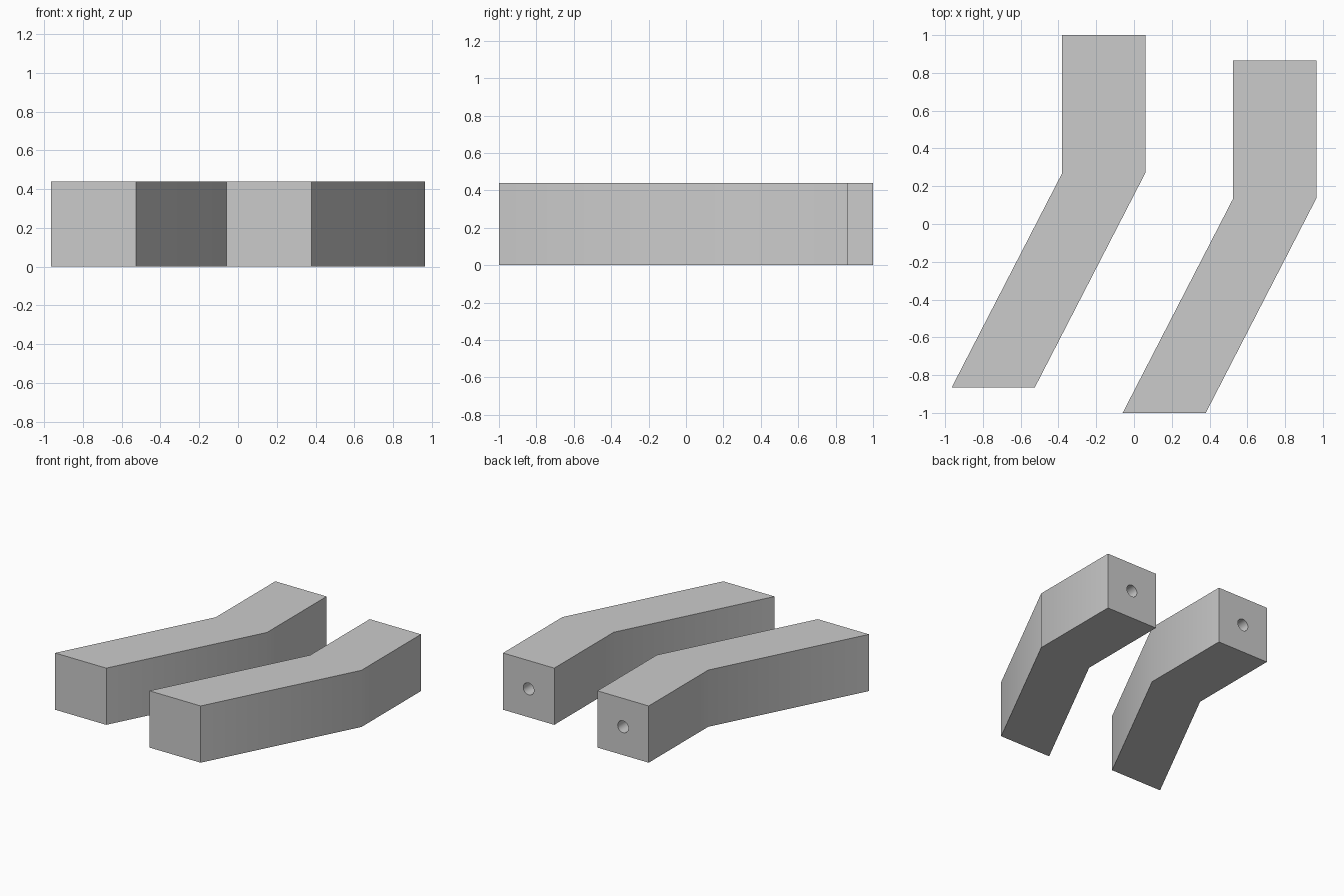
import bpy, bmesh, math

if "Cube" in bpy.data.objects:
    bpy.data.objects.remove(bpy.data.objects["Cube"])

H = 0.44          # leg thickness
W = 0.44          # leg width
HOLE_R = 0.046
HOLE_DEPTH = 0.35

grey = bpy.data.materials.new("grey")
grey.diffuse_color = (0.6, 0.6, 0.6, 1)
grey.use_nodes = True
grey.node_tree.nodes["Principled BSDF"].inputs["Base Color"].default_value = grey.diffuse_color


def bent_leg(name, x, y):
    """Bent square leg whose back left corner is at (x, y)."""
    bend, front, shift = y - 0.73, y - 1.865, -0.585
    outline = [(x, y), (x, bend), (x + shift, front),
               (x + shift + W, front), (x + W, bend), (x + W, y)]
    bm = bmesh.new()
    base = bm.faces.new([bm.verts.new((px, py, 0)) for px, py in outline])
    top = bmesh.ops.extrude_face_region(bm, geom=[base])["geom"]
    bmesh.ops.translate(bm, vec=(0, 0, H),
                        verts=[g for g in top if isinstance(g, bmesh.types.BMVert)])
    bmesh.ops.recalc_face_normals(bm, faces=bm.faces)
    mesh = bpy.data.meshes.new(name)
    bm.to_mesh(mesh)
    bm.free()
    mesh.materials.append(grey)
    leg = bpy.data.objects.new(name, mesh)
    bpy.context.collection.objects.link(leg)

    # Blind dowel hole in the back end
    bpy.ops.mesh.primitive_cylinder_add(
        vertices=32, radius=HOLE_R, depth=2 * HOLE_DEPTH,
        location=(x + W / 2, y, H / 2), rotation=(math.pi / 2, 0, 0))
    drill = bpy.context.object
    drill.data.materials.append(grey)
    cut = leg.modifiers.new("dowel_hole", "BOOLEAN")
    cut.operation, cut.solver, cut.object = "DIFFERENCE", "EXACT", drill
    bpy.ops.object.select_all(action="DESELECT")
    leg.select_set(True)
    bpy.context.view_layer.objects.active = leg
    bpy.ops.object.modifier_apply(modifier=cut.name)
    bpy.data.objects.remove(drill, do_unlink=True)

    # Soft shading over the bend, crisp long edges
    bpy.ops.object.shade_smooth_by_angle(angle=math.radians(30))


bent_leg("left_leg", -0.38, 1.0)
bent_leg("right_leg", 0.525, 0.865)
